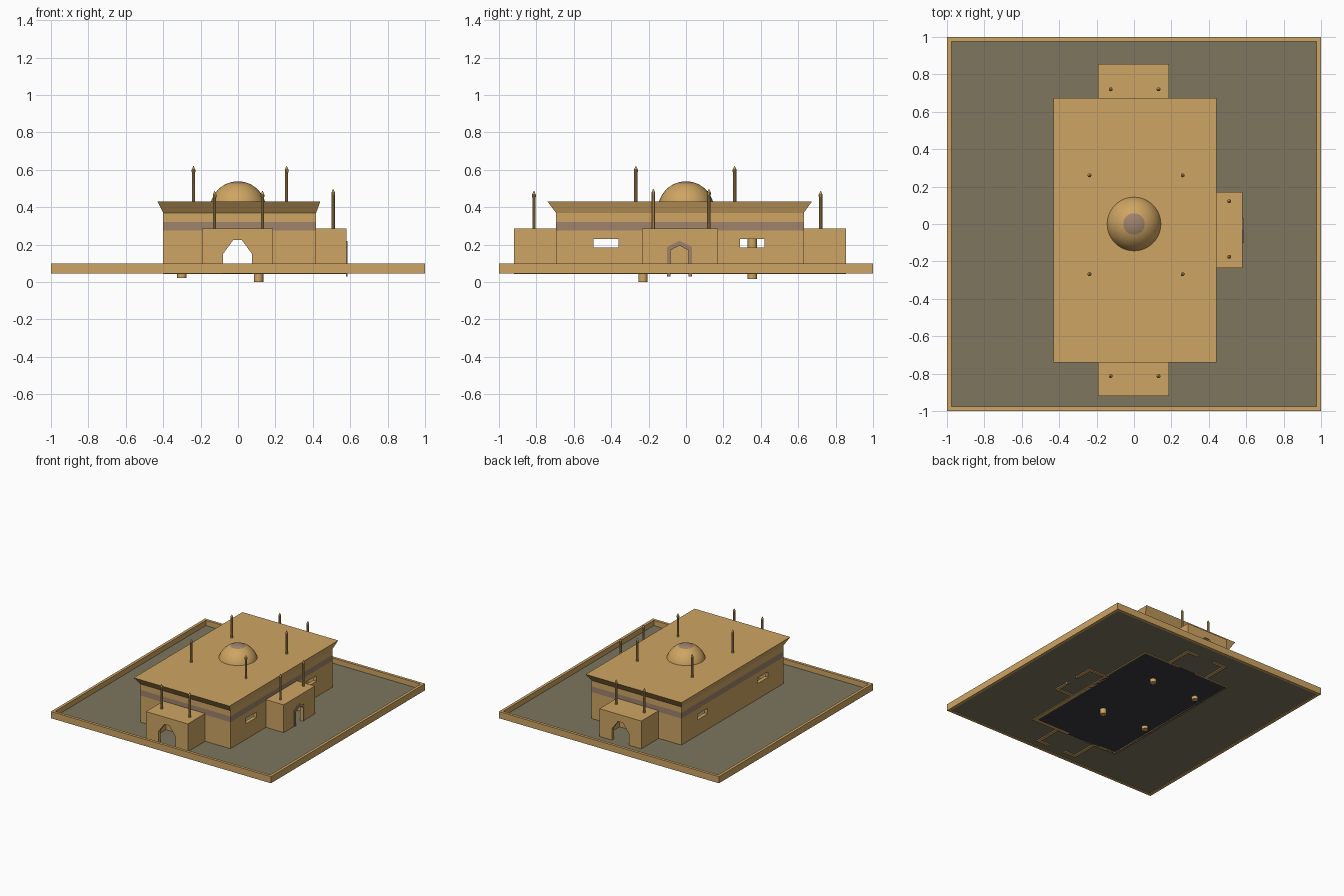
import bpy, bmesh
from mathutils import Matrix, Vector

if "Cube" in bpy.data.objects:
    bpy.data.objects.remove(bpy.data.objects["Cube"])


def material(name, rgb):
    m = bpy.data.materials.new(name)
    m.diffuse_color = (*rgb, 1.0)
    m.use_nodes = True
    m.node_tree.nodes["Principled BSDF"].inputs["Base Color"].default_value = m.diffuse_color
    return m


SAND = material("sand_stone", (0.62, 0.375, 0.125))
BAND = material("mauve_stone", (0.35, 0.225, 0.15))
GROUND = material("grey_paving", (0.205, 0.18, 0.11))
DARK = material("dark_floor", (0.045, 0.045, 0.05))


def finish(bm, name, *mats):
    bmesh.ops.recalc_face_normals(bm, faces=bm.faces)
    me = bpy.data.meshes.new(name)
    bm.to_mesh(me)
    bm.free()
    ob = bpy.data.objects.new(name, me)
    bpy.context.collection.objects.link(ob)
    for m in mats:
        me.materials.append(m)
    return ob


def prism(name, pts, axis, a, b, mat=SAND):
    """Extrude a 2D outline along x, y or z from a to b."""
    place = {"x": lambda p, t: (t, p[0], p[1]),
             "y": lambda p, t: (p[0], t, p[1]),
             "z": lambda p, t: (p[0], p[1], t)}[axis]
    bm = bmesh.new()
    lo = [bm.verts.new(place(p, a)) for p in pts]
    hi = [bm.verts.new(place(p, b)) for p in pts]
    bm.faces.new(lo)
    bm.faces.new(hi)
    n = len(pts)
    for i in range(n):
        j = (i + 1) % n
        bm.faces.new((lo[i], lo[j], hi[j], hi[i]))
    return finish(bm, name, mat)


def rect(x0, x1, y0, y1):
    return [(x0, y0), (x1, y0), (x1, y1), (x0, y1)]


def box(name, x0, x1, y0, y1, z0, z1, mat=SAND):
    return prism(name, rect(x0, x1, y0, y1), "z", z0, z1, mat)


def cut(ob, *cutters):
    """Subtract the cutters from the object, then drop them."""
    for c in cutters:
        mod = ob.modifiers.new("cut", "BOOLEAN")
        mod.operation = "DIFFERENCE"
        mod.solver = "EXACT"
        mod.object = c
        bpy.context.view_layer.objects.active = ob
        bpy.ops.object.modifier_apply(modifier=mod.name)
        bpy.data.objects.remove(c, do_unlink=True)


def smooth(ob):
    bpy.ops.object.select_all(action="DESELECT")
    ob.select_set(True)
    bpy.context.view_layer.objects.active = ob
    bpy.ops.object.shade_smooth_by_angle()


def turned(name, x, y, profile, segs):
    """Stack of cones through (radius, z) pairs, closed at both ends."""
    bm = bmesh.new()
    rings = []
    for r, z in profile:
        c = bmesh.ops.create_circle(bm, segments=segs, radius=r,
                                    matrix=Matrix.Translation((x, y, z)))
        rings.append(c["verts"])
    for lo, hi in zip(rings, rings[1:]):
        for i in range(segs):
            j = (i + 1) % segs
            bm.faces.new((lo[i], lo[j], hi[j], hi[i]))
    bm.faces.new(rings[0])
    bm.faces.new(rings[-1])
    ob = finish(bm, name, SAND)
    smooth(ob)
    return ob


# Front and back arch outline, and side door outline
ARCH = [(-0.08, 0.0), (0.075, 0.0), (0.075, 0.15), (0.02, 0.225),
        (-0.025, 0.225), (-0.08, 0.15)]


def door(half, shoulder, peak):
    c = -0.035
    return [(c - half, 0.03), (c + half, 0.03), (c + half, shoulder),
            (c, peak), (c - half, shoulder)]


# Paved yard, dark floor underneath the hall, low boundary wall
box("yard", -0.98, 0.98, -0.98, 0.98, 0.05, 0.057, GROUND)
box("hall_floor", -0.39, 0.41, -0.685, 0.62, 0.044, 0.051, DARK)
wall = box("boundary_wall", -1, 1, -1, 1, 0.045, 0.10)
cut(wall, box("cutter", -0.977, 0.977, -0.977, 0.977, 0, 0.2))

# Main hall: stacked rectangles with a coloured band and a flared cornice
bm = bmesh.new()
body, flare = rect(-0.40, 0.418, -0.695, 0.63), rect(-0.43, 0.44, -0.74, 0.673)
levels = [(body, 0.044), (body, 0.275), (body, 0.322), (body, 0.37), (flare, 0.43)]
rings = [[bm.verts.new((*p, z)) for p in pts] for pts, z in levels]
bm.faces.new(rings[0])
bm.faces.new(rings[-1])
for k in range(len(rings) - 1):
    for i in range(4):
        j = (i + 1) % 4
        f = bm.faces.new((rings[k][i], rings[k][j], rings[k + 1][j], rings[k + 1][i]))
        f.material_index = 1 if k == 1 else 0
hall = finish(bm, "main_hall", SAND, BAND)
cut(hall,
    box("cutter", -0.37, 0.388, -0.665, 0.60, 0.0, 0.40),
    prism("cutter", ARCH, "y", -1, 1),
    prism("cutter", rect(-0.495, -0.36, 0.185, 0.23), "x", -1, 1),
    prism("cutter", rect(0.29, 0.42, 0.185, 0.23), "x", -1, 1))

# Porches: hollow boxes open toward the hall
T = 0.025
front = box("front_porch", -0.193, 0.188, -0.92, -0.69, 0.042, 0.285)
cut(front, box("cutter", -0.193 + T, 0.188 - T, -0.92 + T, -0.6, 0, 0.26),
    prism("cutter", ARCH, "y", -1, 0))
back = box("back_porch", -0.193, 0.188, 0.625, 0.855, 0.042, 0.285)
cut(back, box("cutter", -0.193 + T, 0.188 - T, 0.5, 0.855 - T, 0, 0.26),
    prism("cutter", ARCH, "y", 0, 1))
side = box("side_porch", 0.413, 0.58, -0.235, 0.17, 0.042, 0.285)
cut(side, box("cutter", 0.3, 0.58 - T, -0.235 + T, 0.17 - T, 0, 0.26),
    prism("cutter", door(0.048, 0.17, 0.195), "x", 0.45, 0.7))

# Frame around the side door
frame = prism("side_door_frame", door(0.066, 0.187, 0.22), "x", 0.578, 0.585, BAND)
cut(frame, prism("cutter", door(0.048, 0.17, 0.195), "x", 0.5, 0.7, BAND))

# Dome with a coloured crown
bm = bmesh.new()
bmesh.ops.create_uvsphere(bm, u_segments=32, v_segments=24, radius=0.15,
                          matrix=Matrix.Translation((0, 0, 0.388)))
bmesh.ops.delete(bm, geom=[v for v in bm.verts if v.co.z < 0.38], context="VERTS")
for f in bm.faces:
    c = f.calc_center_median()
    if Vector((c.x, c.y)).length < 0.06:
        f.material_index = 1
smooth(finish(bm, "dome", SAND, BAND))

# Inner columns, with feet passing below the yard
for x, y, foot in ((0.11, -0.23, 0.0), (0.11, 0.355, 0.015),
                   (-0.30, -0.23, 0.02), (-0.30, 0.355, 0.02)):
    turned("inner_column", x, y, [(0.025, foot), (0.025, 0.41)], 16)


# Slender pointed towers on the roof and porches
def tower(x, y, z0, z1):
    turned("tower", x, y, [(0.009, z0 - 0.01), (0.009, z1 - 0.035),
                           (0.0105, z1 - 0.03), (0.0105, z1 - 0.02),
                           (0.001, z1)], 10)


for x in (-0.238, 0.26):
    for y in (-0.268, 0.26):
        tower(x, y, 0.43, 0.62)
for x in (-0.125, 0.131):
    for y in (-0.813, 0.72):
        tower(x, y, 0.285, 0.487)
for y in (-0.175, 0.122):
    tower(0.509, y, 0.285, 0.497)
